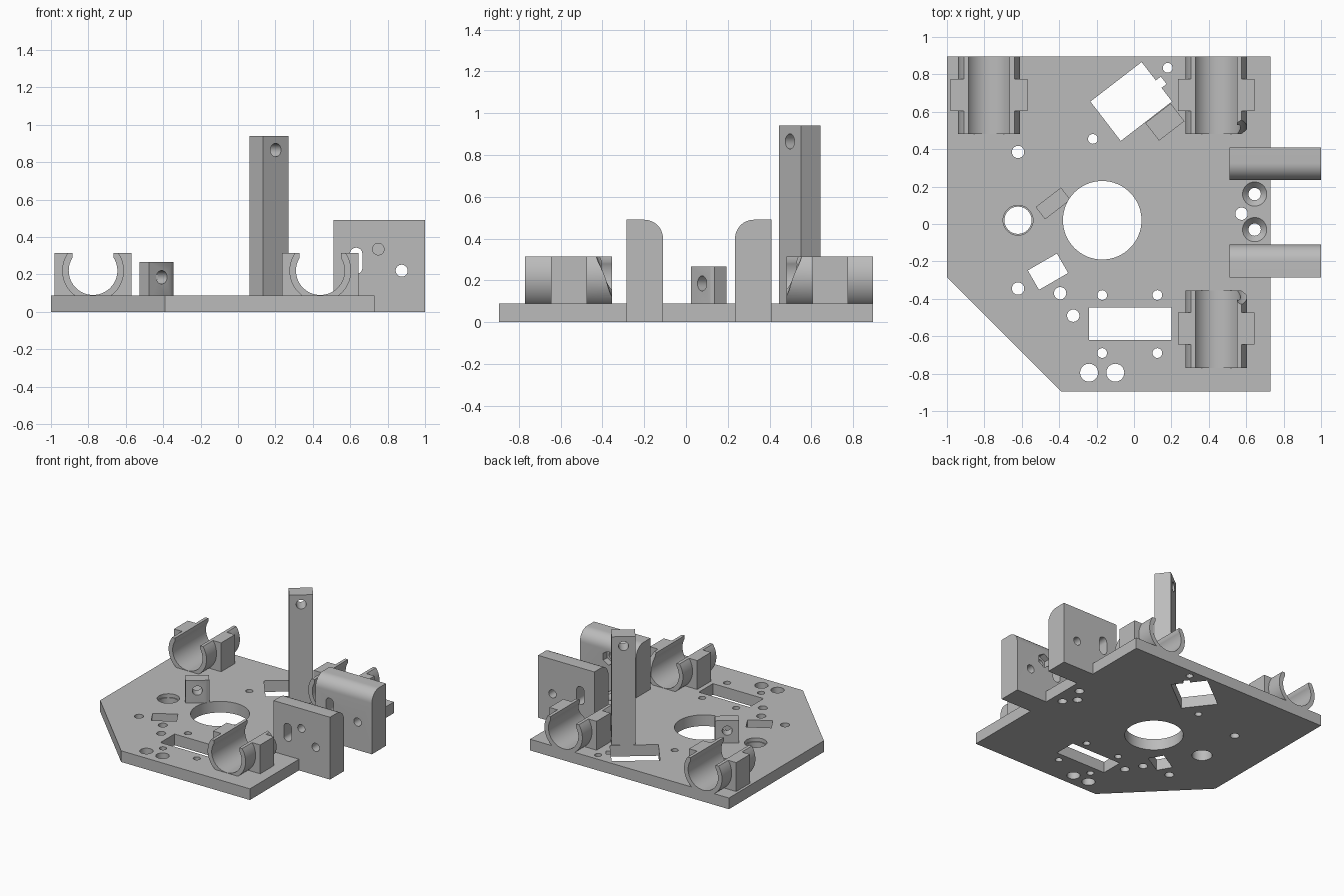
import bpy, bmesh, math
from mathutils import Vector, Matrix

cube = bpy.data.objects.get("Cube")
if cube:
    bpy.data.objects.remove(cube, do_unlink=True)

grey = bpy.data.materials.new("printed grey")
grey.use_nodes = True
COLOUR = (0.5, 0.5, 0.5, 1)
grey.diffuse_color = COLOUR
grey.node_tree.nodes["Principled BSDF"].inputs["Base Color"].default_value = COLOUR

PLATE = 0.088   # base thickness
TILT = math.radians(37.6)


def finish(bm, name):
    bmesh.ops.recalc_face_normals(bm, faces=bm.faces)
    mesh = bpy.data.meshes.new(name)
    bm.to_mesh(mesh)
    bm.free()
    mesh.materials.append(grey)
    ob = bpy.data.objects.new(name, mesh)
    bpy.context.collection.objects.link(ob)
    return ob


def prism(name, points, direction):
    """Extrude a closed outline of 3D points along a vector."""
    bm = bmesh.new()
    face = bm.faces.new([bm.verts.new(p) for p in points])
    new = bmesh.ops.extrude_face_region(bm, geom=[face])["geom"]
    bmesh.ops.translate(bm, vec=direction, verts=[v for v in new if isinstance(v, bmesh.types.BMVert)])
    return finish(bm, name)


def box(name, centre, size, angle=0):
    bm = bmesh.new()
    place = Matrix.Translation(centre) @ Matrix.Rotation(angle, 4, "Z") @ Matrix.Diagonal((*size, 1))
    bmesh.ops.create_cube(bm, size=1, matrix=place)
    return finish(bm, name)


def rod(start, end, r1, r2=None, sides=40):
    a, b = Vector(start), Vector(end)
    bm = bmesh.new()
    place = Matrix.Translation((a + b) / 2) @ (b - a).to_track_quat("Z", "Y").to_matrix().to_4x4()
    bmesh.ops.create_cone(bm, cap_ends=True, segments=sides, radius1=r1,
                          radius2=r1 if r2 is None else r2, depth=(b - a).length, matrix=place)
    return finish(bm, "cutter")


def select(ob):
    bpy.ops.object.select_all(action="DESELECT")
    ob.select_set(True)
    bpy.context.view_layer.objects.active = ob


def cut(ob, *cutters):
    select(ob)
    for c in cutters:
        mod = ob.modifiers.new("cut", "BOOLEAN")
        mod.operation, mod.solver, mod.object = "DIFFERENCE", "EXACT", c
        bpy.ops.object.modifier_apply(modifier=mod.name)
        bpy.data.objects.remove(c, do_unlink=True)


def smooth(ob):
    select(ob)
    bpy.ops.object.shade_smooth_by_angle(angle=math.radians(30))


def arc(r, a, b, n):
    steps = [math.radians(a + (b - a) * i / n) for i in range(n + 1)]
    return [(r * math.cos(t), r * math.sin(t)) for t in steps]


# Base plate with one clipped corner
outline = [(-1, .895), (-1, -.285), (-.39, -.895), (.73, -.895), (.73, .895)]
plate = prism("base_plate", [(x, y, 0) for x, y in outline], (0, 0, PLATE))

# Round holes grouped by radius
holes = {
    .21: [(-.17, .02)],
    .073: [(-.62, .02)],
    .048: [(-.24, -.795), (-.10, -.795)],
    .033: [(-.62, .385), (-.62, -.345), (-.395, -.37), (-.325, -.49),
           (.575, .055), (.645, .16), (.645, -.03)],
    .026: [(.18, .835), (-.22, .455)] + [(x, y) for x in (-.17, .125) for y in (-.38, -.69)],
}
for radius, spots in holes.items():
    for x, y in spots:
        cut(plate, rod((x, y, -.1), (x, y, .2), radius, sides=64 if radius > .1 else 32))
# Countersinks
for y in (.16, -.03):
    cut(plate, rod((.645, y, .045), (.645, y, PLATE + .01), .025, .074))
cut(plate, rod((-.62, .02, .06), (-.62, .02, .2), .08))
# Rectangular windows
cut(plate,
    box("cutter", (-.02, -.533, 0), (.44, .175, 1)),
    box("cutter", (-.46, -.255, 0), (.18, .12, 1), math.radians(30)),
    box("cutter", (-.015, .655, 0), (.346, .266, 1), TILT),
    box("cutter", (.135, .75, 0), (.06, .05, 1), TILT))
smooth(plate)


# Open bearing clamps: ring, wider block, ring
def clamp(name, x, y, relief=0):
    cz, low, top = .22, -.14, .095
    bore = arc(.13, 32, -212, 48)
    ring = [(-.11, top), (-.135, top)]
    ring += [(px, max(pz, low)) for px, pz in arc(.165, -215, 35, 48)[1:-1]]
    ring += [(.135, top), (.11, top)] + bore
    block = [(-.11, top), (-.205, top), (-.205, low), (.205, low), (.205, top), (.11, top)] + bore
    parts = []
    for profile, start, end in ((ring, -.2075, -.083), (block, -.083, .088), (ring, .088, .2075)):
        pts = [(x + px, y + start, cz + pz) for px, pz in profile]
        parts.append(prism(name, pts, (0, end - start, 0)))
    # Slanted screwdriver relief on the end facing the lugs
    if relief:
        part = parts[0] if relief < 0 else parts[2]
        edge = y + relief * .2075
        cut(part, rod((x + .145, edge + relief * .085, .02),
                      (x + .145, edge - relief * .06, .40), .045))
    select(parts[0])
    for p in parts[1:]:
        p.select_set(True)
    bpy.ops.object.join()
    parts[0].name = name
    smooth(parts[0])


clamp("clamp_back_right", -.775, .6875)
clamp("clamp_back_left", .44, .6875, -1)
clamp("clamp_front_left", .44, -.5625, 1)


# Pair of side lugs, rounded on the edges that face each other
def lug(name, outer, inner):
    s = 1 if inner > outer else -1
    r, top = .09, .49
    pts = [(outer, 0), (outer, top)]
    pts += [(inner - s * r + s * px, top - r + pz) for px, pz in arc(r, 90, 0, 12)]
    pts.append((inner, 0))
    ob = prism(name, [(.51, py, pz) for py, pz in pts], (.49, 0, 0))
    slot = [(.632 + px, outer - s * .1, .31 + pz) for px, pz in arc(.033, 0, 180, 12)]
    slot += [(.632 + px, outer - s * .1, .235 + pz) for px, pz in arc(.033, 180, 360, 12)]
    cut(ob, prism("cutter", slot, (0, s * .4, 0)),
        rod((.875, outer - .3, .22), (.875, outer + .3, .22), .032))
    return ob


front_lug = lug("front_lug", -.285, -.11)
back_lug = lug("back_lug", .41, .235)
# Screw hole with a hexagonal nut pocket
cut(front_lug, rod((.75, -.4, .335), (.75, 0, .335), .031),
    rod((.75, -.16, .335), (.75, 0, .335), .055, sides=6))
smooth(front_lug)
smooth(back_lug)


# Upright posts, turned and cross-drilled
def post(name, x, y, depth, height, hole_z):
    ob = box(name, (x, y, height / 2 + .02), (.171, depth, height - .04), TILT)
    n = Vector((math.sin(TILT), -math.cos(TILT), 0)) * .3
    c = Vector((x, y, hole_z))
    cut(ob, rod(c - n, c + n, .036))
    return ob


tall = post("tall_post", .165, .545, .12, .94, .865)
short = post("short_post", -.433, .11, .083, .265, .185)
# The big opening clips the short post's corner
cut(short, rod((-.17, .02, -.1), (-.17, .02, .5), .21, sides=64))
smooth(tall)
smooth(short)
